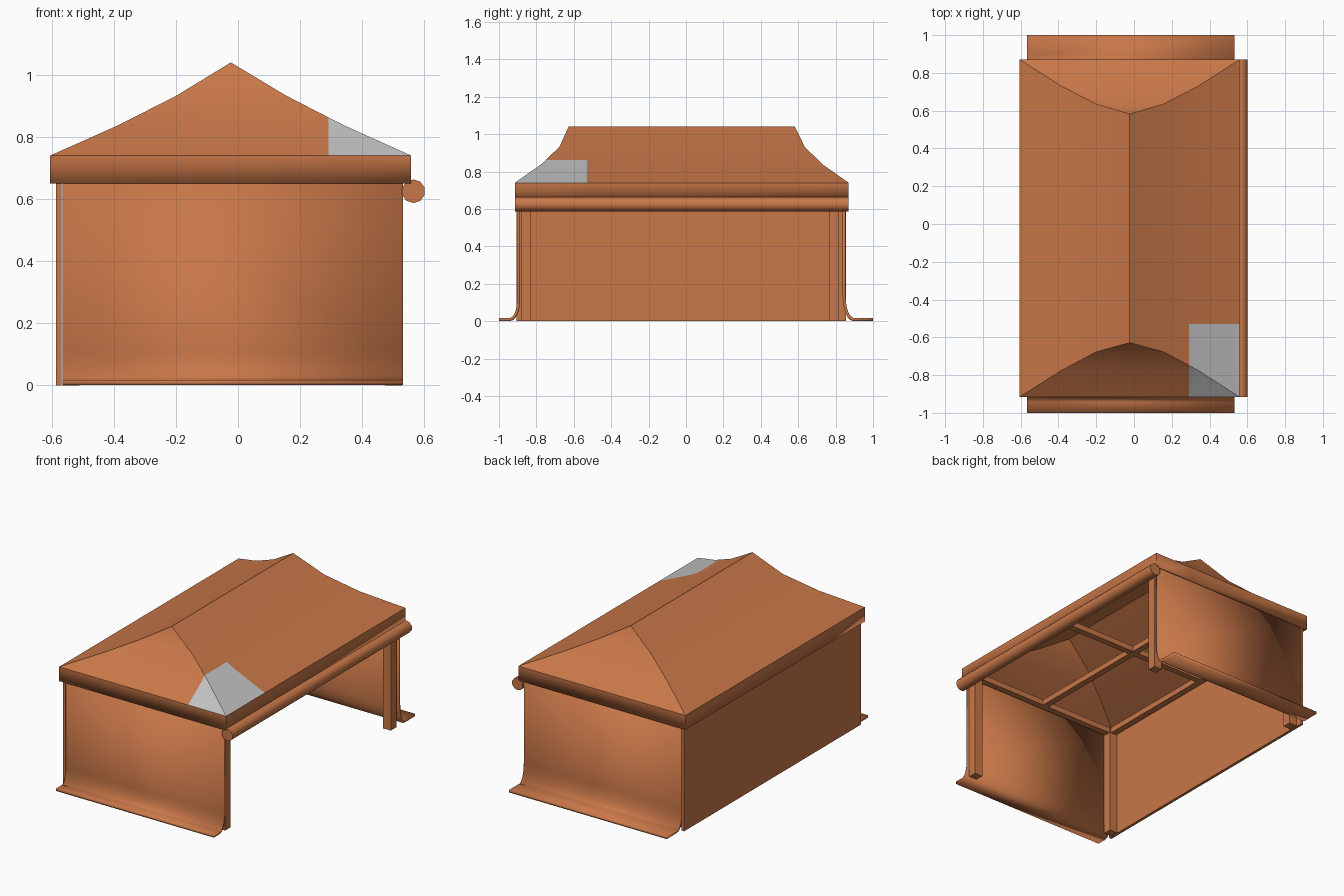
import bpy, bmesh, math
from mathutils import Vector

if "Cube" in bpy.data.objects:
    bpy.data.objects.remove(bpy.data.objects["Cube"])


def material(name, rgb):
    m = bpy.data.materials.new(name)
    m.diffuse_color = (*rgb, 1)
    m.use_nodes = True
    m.node_tree.nodes["Principled BSDF"].inputs["Base Color"].default_value = m.diffuse_color
    return m


ORANGE = material("orange canvas", (0.58, 0.185, 0.065))
GREY = material("light grey patch", (0.53, 0.53, 0.53))


def finish(bm, name, mats=(ORANGE,), smooth=False):
    me = bpy.data.meshes.new(name)
    bm.to_mesh(me)
    bm.free()
    ob = bpy.data.objects.new(name, me)
    bpy.context.collection.objects.link(ob)
    for m in mats:
        me.materials.append(m)
    if smooth:
        bpy.ops.object.select_all(action='DESELECT')
        ob.select_set(True)
        bpy.context.view_layer.objects.active = ob
        bpy.ops.object.shade_smooth_by_angle(angle=math.radians(30))
    return ob


def box(name, x0, x1, y0, y1, z0, z1):
    bm = bmesh.new()
    bmesh.ops.create_cube(bm, size=1)
    for v in bm.verts:
        v.co = Vector(((x0, x1)[v.co.x > 0], (y0, y1)[v.co.y > 0], (z0, z1)[v.co.z > 0]))
    return finish(bm, name)


def solidify(ob, thickness, offset):
    mod = ob.modifiers.new("thickness", 'SOLIDIFY')
    mod.thickness = thickness
    mod.offset = offset
    mod.use_even_offset = True
    return mod


# Roof: stacked rectangles (x0, x1, y0, y1, z), from skirt bottom to ridge
LEVELS = [(-0.605, 0.558, -0.915, 0.87, 0.65),
          (-0.605, 0.558, -0.915, 0.87, 0.74),
          (-0.385, 0.34, -0.775, 0.73, 0.838),
          (-0.20, 0.157, -0.677, 0.635, 0.932),
          (-0.023, -0.023, -0.628, 0.582, 1.04)]
bm = bmesh.new()
rings = [[bm.verts.new(c) for c in ((a, c, z), (b, c, z), (b, d, z), (a, d, z))]
         for a, b, c, d, z in LEVELS]
for lo, hi in zip(rings, rings[1:]):
    for i in range(4):
        j = (i + 1) % 4
        bm.faces.new((lo[i], lo[j], hi[j], hi[i]))
bmesh.ops.remove_doubles(bm, verts=bm.verts, dist=1e-4)

# Grey patch cut into the front right roof corner
for co, no in (((0.292, 0, 0), (1, 0, 0)), ((0, -0.53, 0), (0, 1, 0))):
    bmesh.ops.bisect_plane(bm, geom=bm.verts[:] + bm.edges[:] + bm.faces[:],
                           plane_co=co, plane_no=no, dist=1e-5)
for f in bm.faces:
    c = f.calc_center_median()
    f.material_index = 0 if c.x > 0.292 and c.y < -0.53 and c.z > 0.741 else 1
roof = finish(bm, "roof", (GREY, ORANGE), True)
solidify(roof, 0.01, -1).material_offset = 1


# End walls whose bottom edge flares into a ground flap
def end_wall(name, y, arc_y, arc_z, y_end):
    s = 1 if y_end > 0 else -1
    pts = [(y, 0.70)]
    for i in range(7):
        t = math.pi / 2 * i / 6
        pts.append((y + s * arc_y * (1 - math.cos(t)), 0.009 + arc_z * (1 - math.sin(t))))
    pts.append((y_end, 0.009))
    bm = bmesh.new()
    cols = [[bm.verts.new((x, *p)) for x in (-0.566, 0.532)] for p in pts]
    for a, b in zip(cols, cols[1:]):
        bm.faces.new((a[0], a[1], b[1], b[0]))
    solidify(finish(bm, name, smooth=True), 0.016, 0)


end_wall("front_wall", -0.896, 0.045, 0.10, -1.0)
end_wall("back_wall", 0.846, 0.05, 0.12, 1.0)
box("left_wall", -0.586, -0.568, -0.906, 0.855, 0, 0.70)

# Corner posts
for side, x in (("left", -0.566), ("right", 0.474)):
    for end, y in (("front", -0.883), ("back", 0.765)):
        box(f"{end}_{side}_post", x, x + 0.055, y, y + 0.054, 0, 0.70)

# Roof frame: beams around the edge and a cross in the middle
for name, y in (("front", -0.856), ("middle", -0.03), ("back", 0.792)):
    box(name + "_cross_beam", -0.54, 0.50, y - 0.02, y + 0.02, 0.665, 0.70)
for name, x in (("left", -0.538), ("middle", -0.02), ("right", 0.50)):
    box(name + "_long_beam", x - 0.02, x + 0.02, -0.856, 0.792, 0.664, 0.699)

# Rolled-up side wall
bm = bmesh.new()
bmesh.ops.create_cone(bm, cap_ends=True, segments=10, radius1=0.038, radius2=0.038, depth=1.785)
for v in bm.verts:
    v.co = Vector((v.co.x + 0.565, -v.co.z - 0.0225, v.co.y + 0.625))
finish(bm, "rolled_side_wall", smooth=False)
roll = bpy.data.objects["rolled_side_wall"]
bpy.ops.object.select_all(action='DESELECT')
roll.select_set(True)
bpy.context.view_layer.objects.active = roll
bpy.ops.object.shade_smooth_by_angle(angle=math.radians(40))
